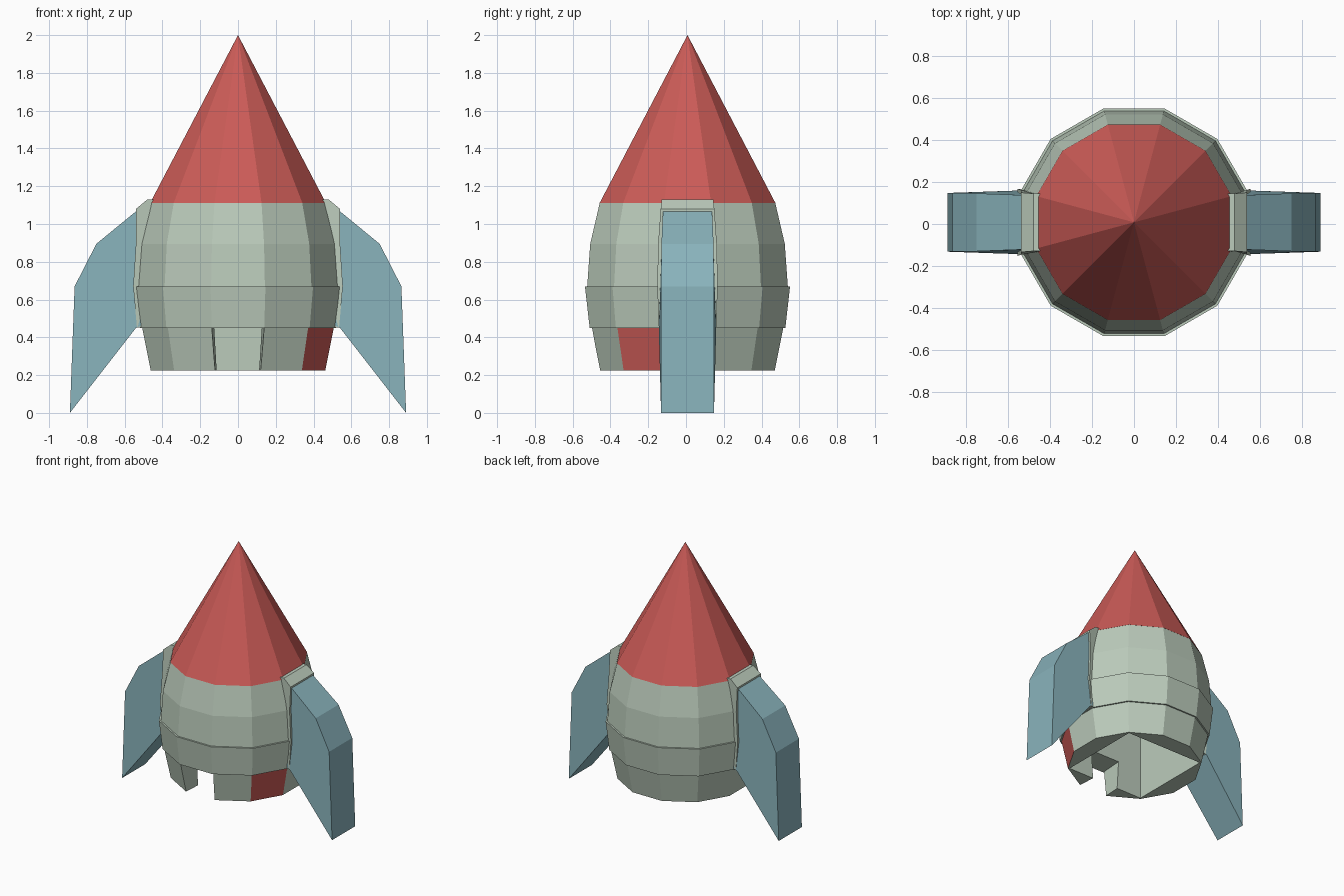
import bpy, bmesh, math

if "Cube" in bpy.data.objects:
    bpy.data.objects.remove(bpy.data.objects["Cube"])

CY = 0.008      # centre line of the round body
SIDES = 12


def material(name, rgb):
    m = bpy.data.materials.new(name)
    m.diffuse_color = (*rgb, 1)
    m.use_nodes = True
    m.node_tree.nodes["Principled BSDF"].inputs["Base Color"].default_value = m.diffuse_color
    return m


GREY = material("pale_grey_green", (0.50, 0.60, 0.50))
RED = material("red", (0.60, 0.105, 0.095))
TEAL = material("teal", (0.25, 0.45, 0.50))


def make_object(name, bm, mats):
    bmesh.ops.recalc_face_normals(bm, faces=bm.faces[:])
    me = bpy.data.meshes.new(name)
    bm.to_mesh(me)
    bm.free()
    for m in mats:
        me.materials.append(m)
    ob = bpy.data.objects.new(name, me)
    bpy.context.collection.objects.link(ob)
    return ob


def loft(bm, rings):
    """Bridge a list of equal rings and cap both ends."""
    vr = [[bm.verts.new(p) for p in r] for r in rings]
    n = len(vr[0])
    for a, b in zip(vr, vr[1:]):
        for i in range(n):
            j = (i + 1) % n
            bm.faces.new((a[i], a[j], b[j], b[i]))
    bm.faces.new(vr[0][::-1])
    bm.faces.new(vr[-1])


def ring(z, apothem):
    r = apothem / math.cos(math.pi / SIDES)
    return [(r * math.cos(a), CY + r * math.sin(a), z)
            for a in (math.tau * (i + 0.5) / SIDES for i in range(SIDES))]


def side_part(name, profile, mat):
    """Profile of (x, z, half width), extruded along y and mirrored to both sides."""
    bm = bmesh.new()
    loft(bm, [[(x, CY + s * w, z) for x, z, w in profile] for s in (-1, 1)])
    ob = make_object(name, bm, [mat])
    ob.modifiers.new("mirror", 'MIRROR')
    return ob


# Hull: skirt, wider band and tapering upper body
bm = bmesh.new()
loft(bm, [ring(z, a) for z, a in (
    (0.225, 0.462), (0.45, 0.507), (0.45, 0.518), (0.67, 0.543),
    (0.67, 0.531), (0.895, 0.515), (1.11, 0.465))])
bm.normal_update()
# one red panel on the skirt, front right
for f in bm.faces:
    c = f.calc_center_median()
    ang = math.degrees(math.atan2(c.y - CY, c.x))
    if c.z < 0.4 and abs(f.normal.z) < 0.7 and abs(ang + 30) < 5:
        f.material_index = 1
hull = make_object("hull", bm, [GREY, RED])

# Square room, open at the bottom
H = 0.33
bm = bmesh.new()
loft(bm, [[(x * H, CY + y * H, z) for x, y in ((-1, -1), (1, -1), (1, 1), (-1, 1))]
          for z in (0.1, 1.0)])
room = make_object("room_cutter", bm, [GREY])

# Tapered doorway in the front of the skirt
bm = bmesh.new()
loft(bm, [[(-wf, -0.6, z), (wf, -0.6, z), (wb, -0.2, z), (-wb, -0.2, z)]
          for z, wf, wb in ((0.1, 0.122, 0.097), (0.449, 0.146, 0.117))])
door = make_object("door_cutter", bm, [GREY])

bpy.context.view_layer.objects.active = hull
for cutter in (room, door):
    cutter.hide_render = True
    mod = hull.modifiers.new("cut", 'BOOLEAN')
    mod.operation = 'DIFFERENCE'
    mod.solver = 'EXACT'
    mod.object = cutter
    bpy.ops.object.modifier_apply(modifier=mod.name)
    bpy.data.objects.remove(cutter)

# Nose cone
bm = bmesh.new()
base = [bm.verts.new(p) for p in ring(1.11, 0.466)]
tip = bm.verts.new((0, CY, 2.0))
bm.faces.new(base)
for i in range(SIDES):
    bm.faces.new((base[i], base[(i + 1) % SIDES], tip))
make_object("nose_cone", bm, [RED])

# Fin brackets hugging the sides of the hull
side_part("fin_bracket", [
    (0.44, 1.13, 0.137), (0.48, 1.13, 0.137), (0.54, 1.08, 0.142),
    (0.54, 0.9, 0.155), (0.555, 0.67, 0.16), (0.535, 0.452, 0.152),
    (0.44, 0.452, 0.14)], GREY)

# Swept fins, which carry the model
side_part("fin", [
    (0.50, 1.07, 0.13), (0.54, 1.067, 0.13), (0.75, 0.895, 0.138),
    (0.865, 0.67, 0.14), (0.89, 0.0, 0.14), (0.54, 0.45, 0.152),
    (0.50, 0.47, 0.15)], TEAL)
